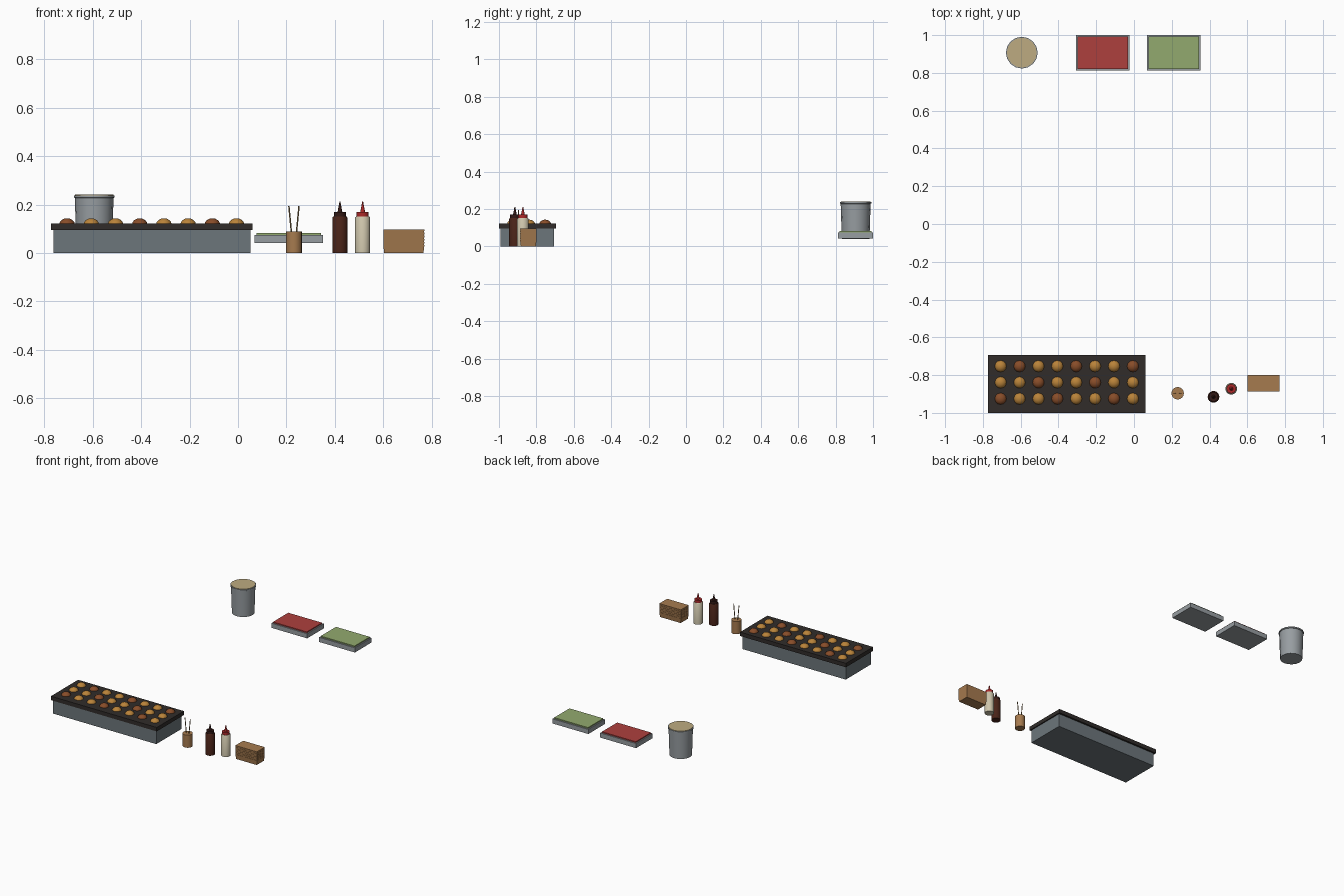
import bpy, bmesh, math
from mathutils import Vector

if "Cube" in bpy.data.objects:
    bpy.data.objects.remove(bpy.data.objects["Cube"])

mats = {}


def paint(obj, name, rgb):
    if name not in mats:
        m = bpy.data.materials.new(name)
        m.diffuse_color = (*[(c / 255) ** 2.2 for c in rgb], 1)
        m.use_nodes = True
        m.node_tree.nodes["Principled BSDF"].inputs["Base Color"].default_value = m.diffuse_color
        mats[name] = m
    obj.data.materials.append(mats[name])


def finish(bm, name, color, smooth=False):
    bmesh.ops.recalc_face_normals(bm, faces=bm.faces)
    if smooth:
        for f in bm.faces:
            f.smooth = True
        for e in bm.edges:
            if len(e.link_faces) == 2 and e.calc_face_angle() > math.radians(35):
                e.smooth = False
    me = bpy.data.meshes.new(name)
    bm.to_mesh(me)
    bm.free()
    obj = bpy.data.objects.new(name, me)
    bpy.context.collection.objects.link(obj)
    paint(obj, *color)
    return obj


def box(name, x0, x1, y0, y1, z0, z1, color, taper=0.0):
    # taper insets the bottom face on every side
    bm = bmesh.new()
    rings = []
    for z, t in ((z0, taper), (z1, 0)):
        rings.append([bm.verts.new(p) for p in (
            (x0 + t, y0 + t, z), (x1 - t, y0 + t, z), (x1 - t, y1 - t, z), (x0 + t, y1 - t, z))])
    lo, hi = rings
    bm.faces.new(lo)
    bm.faces.new(hi)
    for i in range(4):
        j = (i + 1) % 4
        bm.faces.new((lo[i], lo[j], hi[j], hi[i]))
    return finish(bm, name, color)


def lathe(name, x, y, profile, color, n=16):
    # closed solid from (radius, z) points, bottom to top
    bm = bmesh.new()
    rings = [[bm.verts.new((x + r * math.cos(2 * math.pi * k / n),
                            y + r * math.sin(2 * math.pi * k / n), z)) for k in range(n)]
             for r, z in profile]
    bm.faces.new(rings[0])
    bm.faces.new(rings[-1])
    for a, b in zip(rings, rings[1:]):
        for i in range(n):
            j = (i + 1) % n
            bm.faces.new((a[i], a[j], b[j], b[i]))
    return finish(bm, name, color, True)


def rod(name, a, b, r, color):
    a, b = Vector(a), Vector(b)
    bm = bmesh.new()
    bmesh.ops.create_cone(bm, cap_ends=True, segments=6, radius1=r, radius2=r, depth=(b - a).length)
    obj = finish(bm, name, color)
    obj.location = (a + b) / 2
    obj.rotation_euler = (b - a).to_track_quat('Z', 'Y').to_euler()
    return obj


STEEL = ("steel", (150, 156, 160))
BODY = ("griddle_steel", (108, 117, 122))
IRON = ("cast_iron", (52, 48, 46))
GOLD = ("golden_batter", (184, 130, 60))
BROWN = ("browned_batter", (135, 78, 45))
WOOD = ("wood", (165, 122, 80))
STICK = ("stick", (150, 125, 85))
SAUCE = ("dark_sauce", (75, 40, 30))
DARKCAP = ("dark_cap", (55, 32, 28))
CREAM = ("cream", (205, 196, 170))
RED = ("red", (170, 45, 45))
BATTER = ("batter", (188, 170, 128))
GINGER = ("red_filling", (172, 66, 64))
GREEN = ("green_filling", (145, 168, 110))

# griddle
box("griddle_body", -0.763, 0.052, -0.993, -0.707, 0, 0.095, BODY)
box("griddle_plate", -0.773, 0.06, -1.0, -0.694, 0.095, 0.123, IRON)

# dough balls in the plate
for j, y in enumerate((-0.925, -0.839, -0.753)):
    for i in range(8):
        bm = bmesh.new()
        bmesh.ops.create_uvsphere(bm, u_segments=12, v_segments=8, radius=0.032)
        bmesh.ops.scale(bm, verts=bm.verts, vec=(1, 1, 0.8))
        ball = finish(bm, f"dough_ball_{j}_{i}", BROWN if (i + j) % 3 == 0 else GOLD, True)
        ball.location = (-0.706 + 0.1 * i, y, 0.118)

# pick cup with two leaning picks
cx, cy = 0.231, -0.896
lathe("pick_cup", cx, cy, [(0.033, 0), (0.033, 0.09)], WOOD)
for s in (-1, 1):
    rod("pick", (cx + s * 0.008, cy, 0.06), (cx + s * 0.021, cy, 0.195), 0.003, STICK)

# squeeze bottles
for nm, x, y, body, cap in (("dark_bottle", 0.421, -0.915, SAUCE, DARKCAP),
                            ("cream_bottle", 0.515, -0.872, CREAM, RED)):
    lathe(nm, x, y, [(0.031, 0), (0.031, 0.146), (0.027, 0.152)], body)
    lathe(nm + "_cap", x, y, [(0.025, 0.15), (0.025, 0.17)], cap)
    lathe(nm + "_nozzle", x, y, [(0.01, 0.169), (0.002, 0.212)], cap, 12)

# nested serving trays
for k in range(6):
    z = 0.0125 * k
    box(f"serving_tray_{k}", 0.6, 0.77, -0.887, -0.799, z, z + 0.034, WOOD, 0.004)

# batter pot
px, py = -0.594, 0.907
lathe("batter_pot", px, py, [(0.074, 0.04), (0.08, 0.228), (0.084, 0.23), (0.084, 0.238)], STEEL)
lathe("pot_batter", px, py, [(0.079, 0.23), (0.079, 0.241)], BATTER)

# filling trays
for nm, x0, x1, col in (("red_tray", -0.307, -0.025, GINGER), ("green_tray", 0.069, 0.351, GREEN)):
    box(nm, x0, x1, 0.813, 1.0, 0.042, 0.075, STEEL)
    box(nm + "_filling", x0 + 0.008, x1 - 0.008, 0.821, 0.992, 0.07, 0.083, col)
